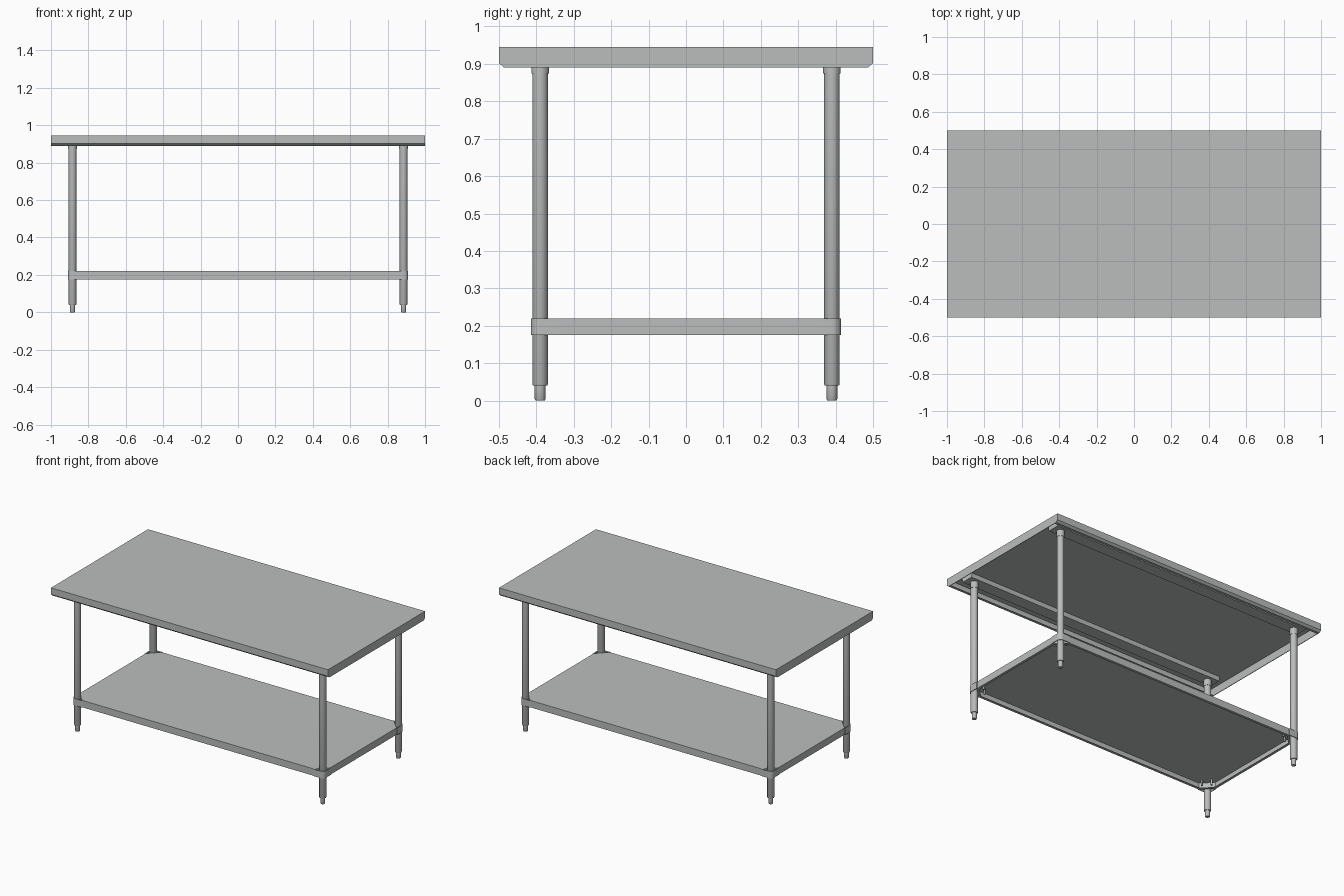
import bpy, bmesh, math
from mathutils import Vector

if "Cube" in bpy.data.objects:
    bpy.data.objects.remove(bpy.data.objects["Cube"])

steel = bpy.data.materials.new("brushed steel grey")
steel.diffuse_color = (0.5, 0.51, 0.51, 1)
steel.use_nodes = True
steel.node_tree.nodes["Principled BSDF"].inputs["Base Color"].default_value = steel.diffuse_color


def finish(name, bm, smooth=False):
    bmesh.ops.recalc_face_normals(bm, faces=bm.faces[:])
    me = bpy.data.meshes.new(name)
    bm.to_mesh(me)
    bm.free()
    me.materials.append(steel)
    ob = bpy.data.objects.new(name, me)
    bpy.context.collection.objects.link(ob)
    if smooth:
        bpy.ops.object.select_all(action='DESELECT')
        ob.select_set(True)
        bpy.context.view_layer.objects.active = ob
        bpy.ops.object.shade_smooth_by_angle(angle=math.radians(35))
    return ob


def prism(name, pts, axis, lo, hi, smooth=False):
    """Extrude a closed outline along x (outline in y,z) or z (outline in x,y)."""
    bm = bmesh.new()
    place = (lambda a, b, t: (t, a, b)) if axis == 'x' else (lambda a, b, t: (a, b, t))
    face = bm.faces.new([bm.verts.new(place(a, b, lo)) for a, b in pts])
    ext = bmesh.ops.extrude_face_region(bm, geom=[face])
    d = Vector(place(0, 0, hi - lo))
    bmesh.ops.translate(bm, vec=d, verts=[v for v in ext['geom'] if isinstance(v, bmesh.types.BMVert)])
    return finish(name, bm, smooth)


def lathe(name, profile, cx, cy, n=32):
    """Turn a radius/height profile around a vertical axis."""
    bm = bmesh.new()
    vs = [bm.verts.new((cx + r, cy, z)) for r, z in profile]
    es = [bm.edges.new(p) for p in zip(vs, vs[1:])]
    bmesh.ops.spin(bm, geom=vs + es, cent=(cx, cy, 0), axis=(0, 0, 1),
                   angle=2 * math.pi, steps=n)
    bmesh.ops.remove_doubles(bm, verts=bm.verts[:], dist=1e-5)
    return finish(name, bm, True)


def mirrored(half):
    return half + [(-a, b) for a, b in reversed(half)]


LX, LY = 0.885, 0.39

# folded worktop sheet with angled long edges and small return lips
prism("worktop", mirrored([(0.5, 0.945), (0.5, 0.902), (0.486, 0.89), (0.47, 0.89),
                           (0.47, 0.893), (0.485, 0.893), (0.496, 0.903), (0.496, 0.941)]),
      'x', -0.996, 0.996)

# end flanges of the worktop
end = mirrored([(0.5, 0.945), (0.5, 0.902), (0.486, 0.89)])
for s, side in ((-1, "left"), (1, "right")):
    a, b = sorted((s * 0.996, s))
    prism("worktop_end_" + side, end, 'x', a, b)

# support channels under the worktop that carry the legs
for s, side in ((-1, "front"), (1, "back")):
    y = s * LY
    prism("channel_" + side, [(y - 0.045, 0.941), (y - 0.04, 0.915),
                              (y + 0.04, 0.915), (y + 0.045, 0.941)], 'x', -0.94, 0.94)

# lower shelf sheet with corners cut off at the legs
hx, hy, cut = LX + 0.021, LY + 0.021, 0.07
outline = [(hx, hy - cut), (hx - cut, hy), (-hx + cut, hy), (-hx, hy - cut),
           (-hx, -hy + cut), (-hx + cut, -hy), (hx - cut, -hy), (hx, -hy + cut)]
prism("shelf", outline, 'z', 0.216, 0.22)


# downturned flange around the shelf edge
def offset_outline(t):
    k = cut - t * (2 - math.sqrt(2))
    x, y = hx - t, hy - t
    return [(x, y - k), (x - k, y), (-x + k, y), (-x, y - k),
            (-x, -y + k), (-x + k, -y), (x - k, -y), (x, -y + k)]


bm = bmesh.new()
rings = [[bm.verts.new((x, y, z)) for x, y in offset_outline(t)]
         for t, z in ((0, 0.217), (0, 0.175), (0.016, 0.175), (0.016, 0.178),
                      (0.003, 0.178), (0.003, 0.217))]
for r0, r1 in zip(rings, rings[1:] + rings[:1]):
    for i in range(8):
        j = (i + 1) % 8
        bm.faces.new((r0[i], r0[j], r1[j], r1[i]))
finish("shelf_flange", bm)

for sx, xn in ((-1, "left"), (1, "right")):
    for sy, yn in ((-1, "front"), (1, "back")):
        tag = yn + "_" + xn
        cx, cy = sx * LX, sy * LY
        # round tube leg
        lathe("leg_" + tag, [(0, 0.04), (0.019, 0.04), (0.021, 0.044), (0.021, 0.918), (0, 0.918)], cx, cy)
        # collar under the worktop
        lathe("collar_" + tag, [(0.02, 0.874), (0.0235, 0.874), (0.0235, 0.918), (0.02, 0.918)], cx, cy)
        # adjustable foot
        lathe("foot_" + tag, [(0, 0), (0.012, 0), (0.0145, 0.004), (0.0145, 0.042), (0, 0.042)], cx, cy)

        # strap that wraps the shelf corner around the leg
        def wrap(r):
            arc = [(r * math.cos(math.radians(a)), r * math.sin(math.radians(a)))
                   for a in range(0, 91, 10)]
            return [(r, -0.052)] + arc + [(-0.052, r)]
        pts = wrap(0.025) + wrap(0.0208)[::-1]
        prism("corner_strap_" + tag, [(cx + sx * a, cy + sy * b) for a, b in pts],
              'z', 0.175, 0.22, True)
        # fixing bolts behind the cut corner
        for k, (a, b) in enumerate(((-0.02, -0.06), (-0.06, -0.02))):
            lathe("shelf_bolt_%s_%d" % (tag, k + 1),
                  [(0, 0.18), (0.006, 0.18), (0.006, 0.217), (0, 0.217)],
                  cx + sx * a, cy + sy * b, 12)
